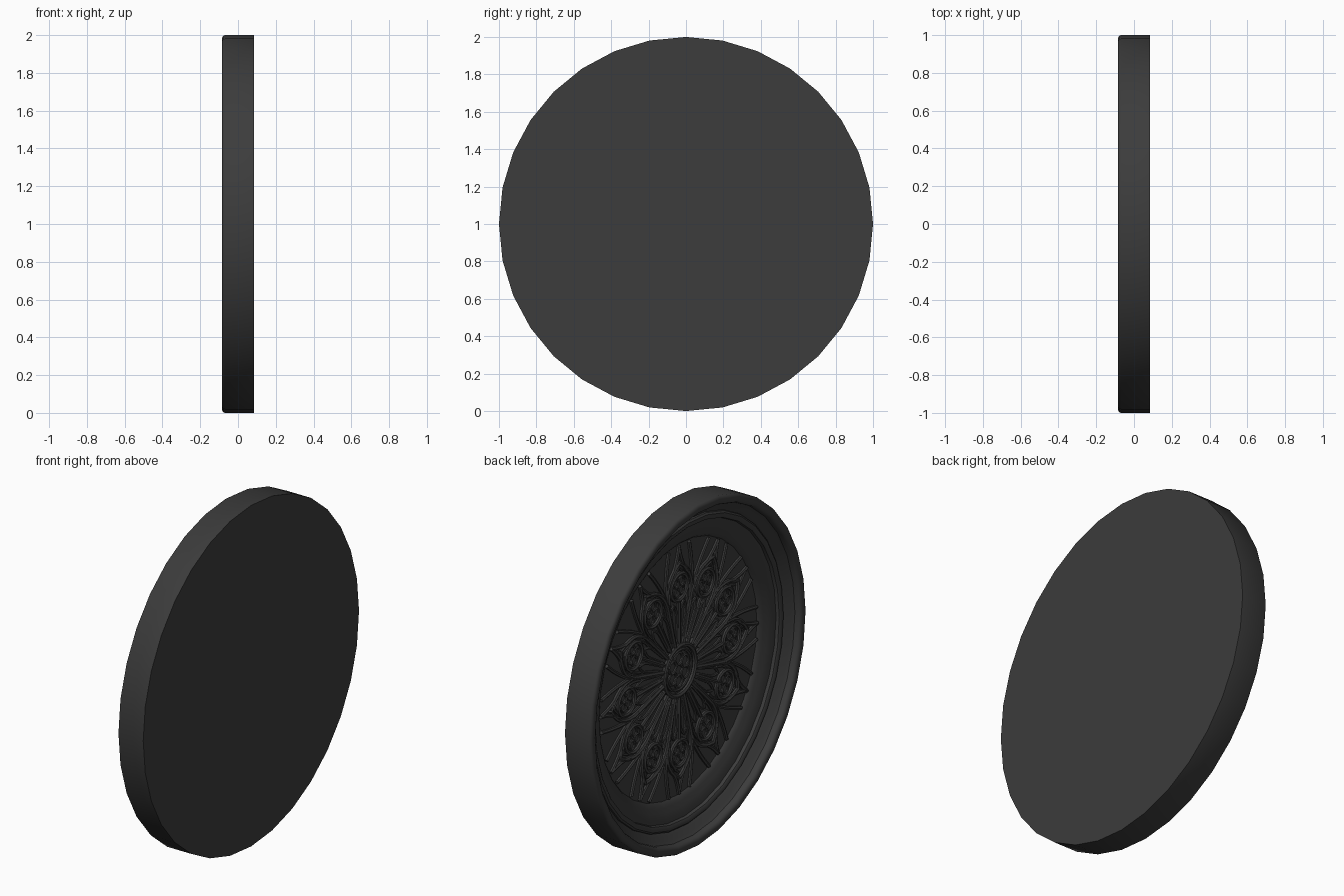
import bpy, bmesh
from math import sin, cos, pi, radians
from mathutils import Vector, Matrix

if "Cube" in bpy.data.objects:
    bpy.data.objects.remove(bpy.data.objects["Cube"])

dark = bpy.data.materials.new("dark_stone")
dark.diffuse_color = (0.045, 0.045, 0.045, 1)
dark.use_nodes = True
dark.node_tree.nodes["Principled BSDF"].inputs["Base Color"].default_value = dark.diffuse_color
N = 12          # petals
PANEL = 0.055   # depth (x) of the recessed panel


def lathe(name, profile, steps=32, centre=(0, 1)):
    """Spin (radius, x) profile about an axis parallel to x."""
    bm = bmesh.new()
    vs = [bm.verts.new((x, 0, r)) for r, x in profile]
    es = [bm.edges.new(p) for p in zip(vs, vs[1:])]
    bmesh.ops.spin(bm, geom=vs + es, cent=(0, 0, 0), axis=(1, 0, 0),
                   angle=2 * pi, steps=steps)
    bmesh.ops.remove_doubles(bm, verts=bm.verts, dist=1e-5)
    bmesh.ops.recalc_face_normals(bm, faces=bm.faces)
    bmesh.ops.translate(bm, verts=bm.verts, vec=(0, centre[0], centre[1]))
    me = bpy.data.meshes.new(name)
    bm.to_mesh(me)
    bm.free()
    ob = bpy.data.objects.new(name, me)
    bpy.context.collection.objects.link(ob)
    finish(ob)


def finish(ob):
    ob.data.materials.append(dark)
    bpy.ops.object.select_all(action='DESELECT')
    ob.select_set(True)
    bpy.context.view_layer.objects.active = ob
    if ob.type == 'CURVE':
        bpy.ops.object.convert(target='MESH')
    bpy.ops.object.shade_smooth_by_angle(angle=radians(35))


def quad(a, b, c, n=7):
    """Sampled quadratic curve between 2D points (across, outward)."""
    a, b, c = Vector(a), Vector(b), Vector(c)
    return [a * (1 - t) ** 2 + b * 2 * t * (1 - t) + c * t * t
            for t in (i / n for i in range(n + 1))]


def ring(u, v, r, n=16):
    return [Vector((u + r * cos(2 * pi * i / n), v + r * sin(2 * pi * i / n)))
            for i in range(n)]


def polar(deg, r):
    return Vector((r * sin(radians(deg)), r * cos(radians(deg))))


def mirror(path):
    return [Vector((-p[0], p[1])) for p in path]


def ribs(name, paths, thick, x, copies=N, closed=False):
    """Round ribs along 2D paths, repeated around the centre."""
    cu = bpy.data.curves.new(name, 'CURVE')
    cu.dimensions = '3D'
    cu.bevel_depth = thick
    cu.bevel_resolution = 1
    cu.use_fill_caps = True
    for k in range(copies):
        rot = Matrix.Rotation(2 * pi * k / copies, 2)
        for path in paths:
            sp = cu.splines.new('POLY')
            sp.points.add(len(path) - 1)
            sp.use_cyclic_u = closed
            for pt, p in zip(sp.points, path):
                q = rot @ Vector(p)
                pt.co = (x, q[0], 1 + q[1], 1)
    ob = bpy.data.objects.new(name, cu)
    bpy.context.collection.objects.link(ob)
    finish(ob)


# Moulded round frame with recessed panel
lathe("round_frame", [
    (0, 0.085), (1, 0.085), (1, -0.07), (0.995, -0.079), (0.985, -0.085),
    (0.965, -0.085), (0.953, -0.079), (0.947, -0.068), (0.945, -0.045),
    (0.93, -0.03), (0.905, -0.015), (0.89, 0.0), (0.888, -0.01),
    (0.878, -0.018), (0.862, -0.018), (0.85, -0.01), (0.846, 0.008),
    (0.82, 0.012), (0.79, 0.022), (0.765, 0.034), (0.745, 0.042),
    (0.735, PANEL), (0, PANEL)])

# Central hub rings
for name, r, t, x in (("hub_outer_ring", 0.145, 0.014, 0.042),
                      ("hub_inner_ring", 0.115, 0.009, 0.048)):
    ribs(name, [ring(0, 0, r, 24)], t, x, 1, True)
ribs("hub_foils", [ring(0, 0.065, 0.035, 12)], 0.008, 0.048, 6, True)

# Main spokes, between the petals
ribs("spokes", [[polar(15, 0.15), polar(15, 0.40)]], 0.013, 0.045)

# Pointed petals round each medallion
arch = quad(polar(15, 0.39), (0.15, 0.54), (0, 0.63))
inner = quad(polar(11.5, 0.37), (0.122, 0.51), (0, 0.60))
ribs("petal_arches", [arch, mirror(arch)], 0.012, 0.045)
ribs("petal_inner_mouldings", [inner, mirror(inner)], 0.008, 0.049)

# Flaring tips that carry each petal to the frame
flare = quad((0.085, 0.545), (0.02, 0.61), (0, 0.725))
fork = quad(polar(15, 0.47), polar(12, 0.6), polar(7.5, 0.725))
ribs("petal_tips", [flare, mirror(flare)], 0.011, 0.046)
ribs("outer_forks", [fork, quad(polar(15, 0.47), polar(18, 0.6),
                                polar(22.5, 0.725))], 0.011, 0.046)

# Medallions: ring with four foils
ribs("medallion_rings", [ring(0, 0.487, 0.078)], 0.012, 0.045, N, True)
foils = [ring(0.036 * cos(a), 0.487 + 0.036 * sin(a), 0.026, 8)
         for a in (pi / 4 + i * pi / 2 for i in range(4))]
ribs("medallion_foils", foils, 0.007, 0.049, N, True)

# Paired lancets below each medallion
light = [polar(3, 0.17), polar(3, 0.32)] + quad(
    polar(3, 0.33), polar(3.5, 0.37), polar(7, 0.395), 4) + quad(
    polar(7, 0.395), polar(11, 0.37), polar(11.5, 0.33), 4) + [polar(11.5, 0.19)]
ribs("lancets", [light, mirror(light)], 0.008, 0.049)
ribs("mullions", [[(0, 0.15), (0, 0.41)]], 0.011, 0.046)
